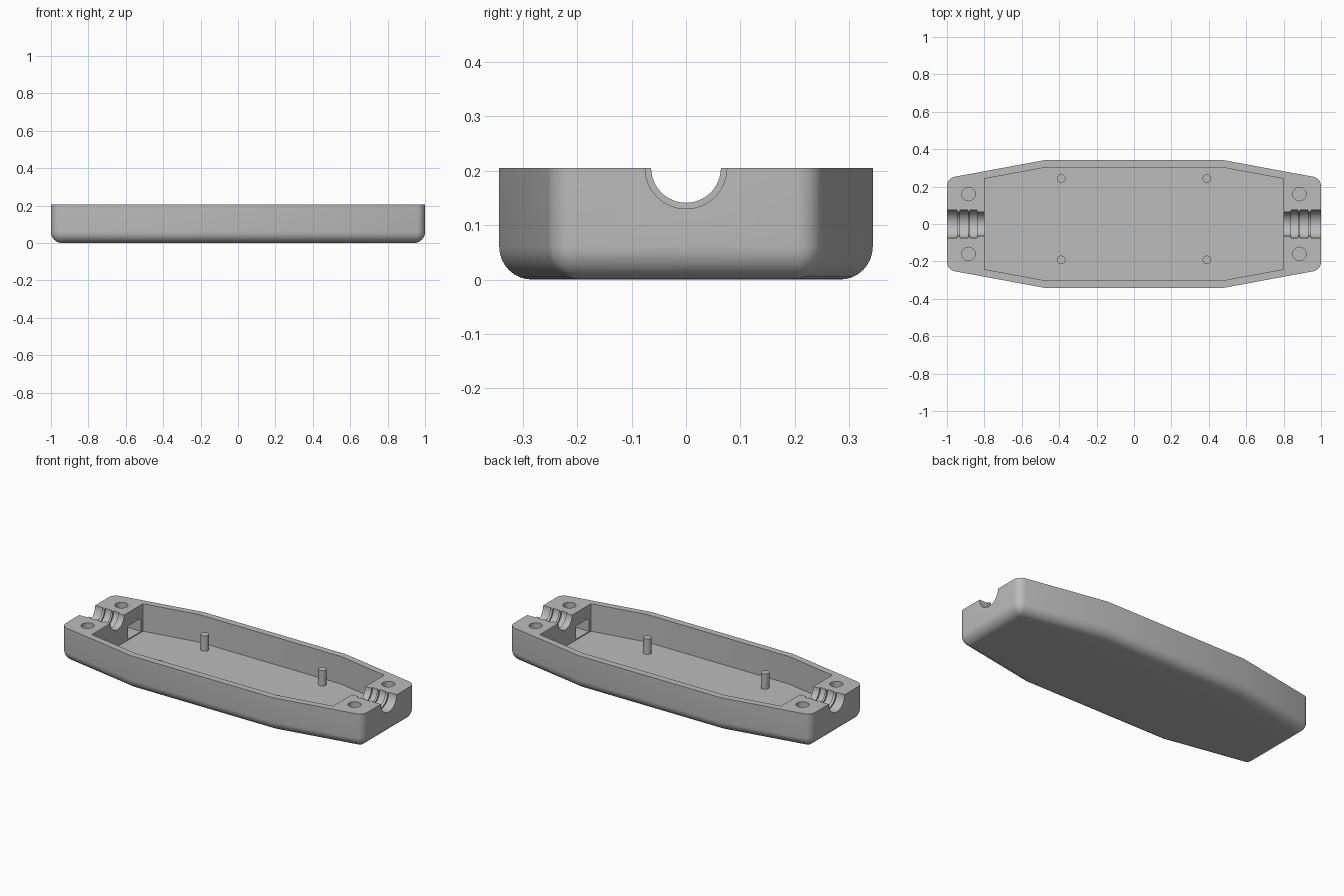
import bpy, bmesh, math
from mathutils import Vector

cube = bpy.data.objects.get("Cube")
if cube:
    bpy.data.objects.remove(cube)

GREY = (0.5, 0.5, 0.5, 1)
TOP, FLOOR, FILLET, SLOPE = 0.205, 0.04, 0.06, 0.185

mat = bpy.data.materials.new("plain grey")
mat.use_nodes = True
mat.diffuse_color = GREY
mat.node_tree.nodes["Principled BSDF"].inputs["Base Color"].default_value = GREY


def loft(name, rings):
    """Closed solid through rings of equal point count."""
    bm = bmesh.new()
    loops = [[bm.verts.new(p) for p in ring] for ring in rings]
    n = len(loops[0])
    for a, b in zip(loops, loops[1:]):
        for i in range(n):
            j = (i + 1) % n
            bm.faces.new((a[i], a[j], b[j], b[i]))
    bm.faces.new(loops[0])
    bm.faces.new(loops[-1])
    bmesh.ops.recalc_face_normals(bm, faces=bm.faces)
    mesh = bpy.data.meshes.new(name)
    bm.to_mesh(mesh)
    bm.free()
    mesh.materials.append(mat)
    obj = bpy.data.objects.new(name, mesh)
    bpy.context.collection.objects.link(obj)
    return obj


def outline(end, side, inset, radius, z, steps=8):
    """Tapered eight-sided outline with rounded end corners."""
    slant = math.sqrt(1 + SLOPE ** 2) * inset
    ex, sy = end - inset, side - inset
    bx = 0.47 + (inset - slant) / SLOPE
    ey = side - SLOPE * (ex - 0.47) - slant
    corner = Vector((ex, ey))
    quarter = [corner]
    if radius:
        # arc tangent to the end face and the slanted side
        turn = math.pi / 2 - math.atan(SLOPE)
        centre = corner - Vector((radius, radius * math.tan(turn / 2)))
        quarter = [centre + radius * Vector((math.cos(turn * i / steps), math.sin(turn * i / steps)))
                   for i in range(steps + 1)]
    quarter.append(Vector((bx, sy)))
    half = quarter + [Vector((-p.x, p.y)) for p in reversed(quarter)]
    full = half + [Vector((p.x, -p.y)) for p in reversed(half)]
    return [(p.x, p.y, z) for p in full]


def box(name, x0, x1, y0, y1, z0, z1):
    return loft(name, [[(x0, y0, z), (x1, y0, z), (x1, y1, z), (x0, y1, z)] for z in (z0, z1)])


def rod(name, x, y, radius, z0, z1, sides=32):
    angles = [2 * math.pi * i / sides for i in range(sides)]
    return loft(name, [[(x + radius * math.cos(a), y + radius * math.sin(a), z) for a in angles]
                       for z in (z0, z1)])


def cable_groove(name, side, sides=64):
    """Stepped round channel lying on the rim plane."""
    wide, narrow = 0.075, 0.064
    profile = [(1.05, wide)]
    r = wide
    for x in (0.947, 0.931, 0.888, 0.877, 0.84):
        profile.append((x, r))
        r = narrow if r == wide else wide
        profile.append((x, r))
    profile.append((0.75, r))
    angles = [2 * math.pi * i / sides for i in range(sides)]
    return loft(name, [[(side * x, r * math.cos(a), TOP + r * math.sin(a)) for a in angles]
                       for x, r in profile])


# Outer shell with a rounded bottom edge
rings = []
for i in range(9):
    a = math.pi / 2 * i / 8
    inset = FILLET * (1 - math.sin(a))
    rings.append(outline(1, 0.343, inset, max(0.05 - inset, 0.002), FILLET * (1 - math.cos(a))))
rings.append(outline(1, 0.343, 0, 0.05, TOP))
tray = loft("tray", rings)

# Cutters: main pocket, cable grooves, screw holes and nut slots
cutters = [loft("pocket_cutter", [outline(0.8, 0.303, 0, 0, z) for z in (FLOOR, 0.3)])]
for sx in (-1, 1):
    cutters.append(cable_groove("groove_cutter", sx))
    for sy in (-1, 1):
        cutters.append(rod("hole_cutter", sx * 0.885, sy * 0.16, 0.036, 0.055, 0.3))
        cutters.append(box("slot_cutter", sx * 0.77, sx * 0.95, sy * 0.1, sy * 0.225, 0.046, 0.125))
for cutter in cutters:
    mod = tray.modifiers.new("cut", "BOOLEAN")
    mod.operation = "DIFFERENCE"
    mod.solver = "EXACT"
    mod.object = cutter

# Bake the cuts and drop the cutters
bpy.context.view_layer.update()
graph = bpy.context.evaluated_depsgraph_get()
baked = bpy.data.meshes.new_from_object(tray.evaluated_get(graph))
tray.modifiers.clear()
tray.data = baked
for cutter in cutters:
    bpy.data.objects.remove(cutter)

# Circuit board posts
parts = [tray]
for sx, end in ((-1, "right"), (1, "left")):
    for y, face in ((0.243, "back"), (-0.192, "front")):
        parts.append(rod(f"{face}_{end}_post", sx * 0.39, y, 0.023, FLOOR - 0.01, 0.132))

# Smooth shading with sharp edges kept
bpy.ops.object.select_all(action="DESELECT")
for obj in parts:
    obj.select_set(True)
bpy.context.view_layer.objects.active = tray
bpy.ops.object.shade_smooth_by_angle(angle=math.radians(30))
